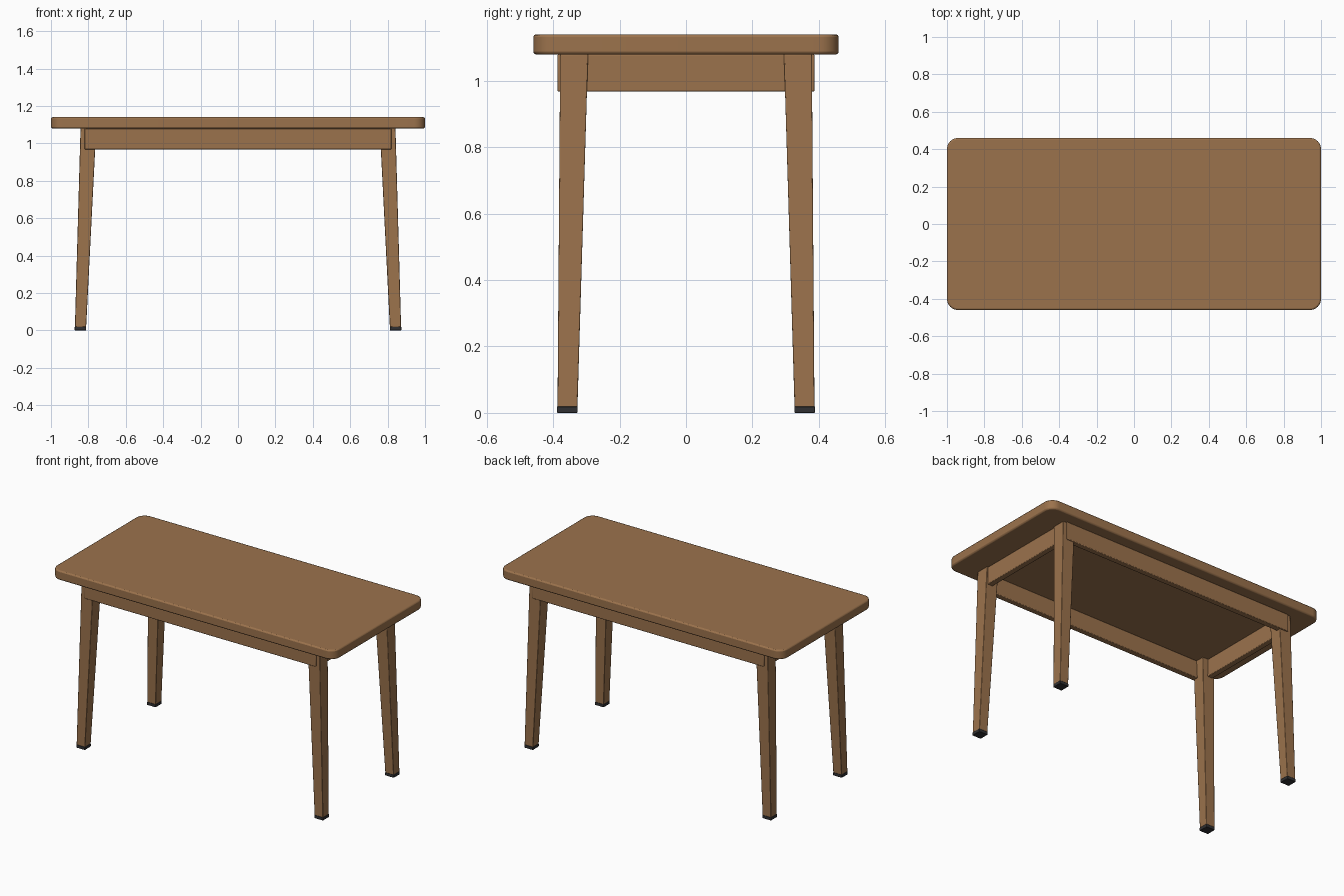
import bpy, bmesh
from mathutils import Vector

if "Cube" in bpy.data.objects:
    bpy.data.objects.remove(bpy.data.objects["Cube"])


def material(name, rgb):
    m = bpy.data.materials.new(name)
    m.diffuse_color = (*rgb, 1)
    m.use_nodes = True
    m.node_tree.nodes["Principled BSDF"].inputs["Base Color"].default_value = m.diffuse_color
    return m


wood = material("warm wood", (0.33, 0.17, 0.073))
rubber = material("dark rubber", (0.03, 0.03, 0.032))


def finish(name, bm, mat, bevel, segments=2):
    bmesh.ops.recalc_face_normals(bm, faces=bm.faces)
    me = bpy.data.meshes.new(name)
    bm.to_mesh(me)
    bm.free()
    me.materials.append(mat)
    ob = bpy.data.objects.new(name, me)
    bpy.context.collection.objects.link(ob)
    b = ob.modifiers.new("soft edges", 'BEVEL')
    b.width, b.segments, b.limit_method = bevel, segments, 'ANGLE'
    bpy.context.view_layer.objects.active = ob
    ob.select_set(True)
    bpy.ops.object.shade_smooth_by_angle(angle=0.6)
    ob.select_set(False)
    return ob


def box_mesh(lo, hi):
    bm = bmesh.new()
    bmesh.ops.create_cube(bm, size=1)
    lo, hi = Vector(lo), Vector(hi)
    for v in bm.verts:
        v.co = (lo + hi) / 2 + v.co * (hi - lo)
    return bm


def box(name, lo, hi, mat, bevel):
    return finish(name, box_mesh(lo, hi), mat, bevel)


# Table top with rounded plan corners
bm = box_mesh((-1, -0.46, 1.08), (1, 0.46, 1.14))
corners = [e for e in bm.edges
           if abs(e.verts[0].co.z - e.verts[1].co.z) > 0.01]
bmesh.ops.bevel(bm, geom=corners, offset=0.06, segments=8,
                affect='EDGES', profile=0.5)
finish("table_top", bm, wood, 0.008)

# Aprons: long ones lap the outside of the legs, short ones sit between them
for s, end in ((-1, "front"), (1, "back")):
    y = sorted((s * 0.35, s * 0.387))
    box(end + "_apron", (-0.82, y[0], 0.968), (0.82, y[1], 1.08), wood, 0.004)
for s, side in ((-1, "left"), (1, "right")):
    x = sorted((s * 0.797, s * 0.834))
    box(side + "_apron", (x[0], -0.36, 0.968), (x[1], 0.36, 1.08), wood, 0.004)

# Splayed tapered legs with dark foot pads
for sy, end in ((-1, "front"), (1, "back")):
    for sx, side in ((-1, "left"), (1, "right")):
        bm = box_mesh((-0.5, -0.5, 0.018), (0.5, 0.5, 1.08))
        for v in bm.verts:
            cx, cy, w = (0.80, 0.337, 0.084) if v.co.z > 0.5 else (0.842, 0.357, 0.060)
            v.co.x = sx * cx + v.co.x * w
            v.co.y = sy * cy + v.co.y * w
        finish(f"{end}_{side}_leg", bm, wood, 0.003)
        cx, cy, h = sx * 0.8425, sy * 0.3575, 0.031
        box(f"{end}_{side}_foot", (cx - h, cy - h, 0), (cx + h, cy + h, 0.02),
            rubber, 0.003)
